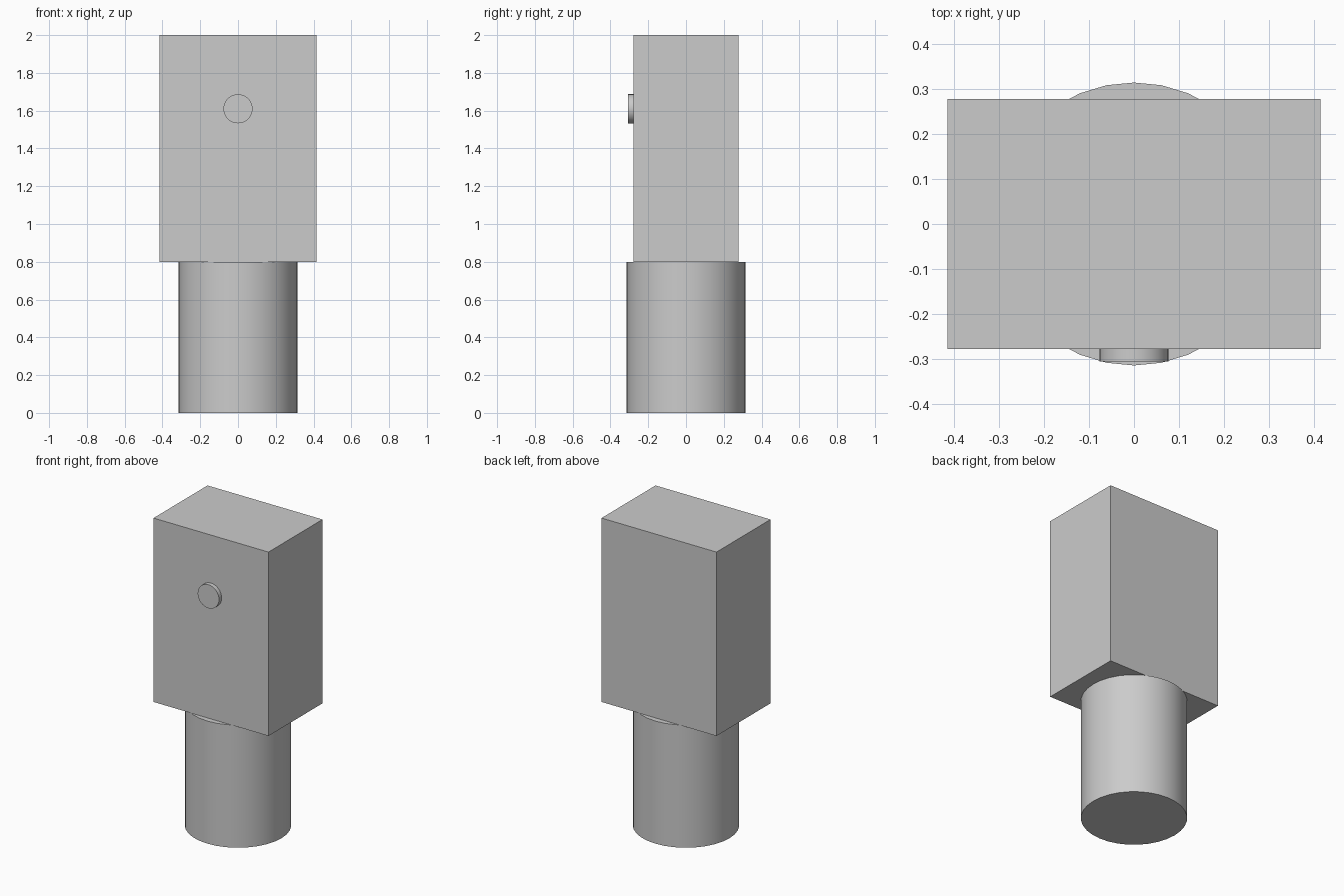
import bpy
import math

cube = bpy.data.objects.get("Cube")
if cube:
    bpy.data.objects.remove(cube, do_unlink=True)

# Single plain grey
grey = bpy.data.materials.new("plain_grey")
grey.use_nodes = True
colour = (0.6, 0.6, 0.6, 1)
grey.diffuse_color = colour
for node in grey.node_tree.nodes:
    if node.type == "BSDF_PRINCIPLED":
        node.inputs["Base Color"].default_value = colour


def finish(name):
    obj = bpy.context.object
    obj.name = name
    obj.data.materials.append(grey)
    return obj


def cylinder(name, radius, depth, location, rotation=(0, 0, 0)):
    bpy.ops.mesh.primitive_cylinder_add(
        vertices=32, radius=radius, depth=depth, location=location, rotation=rotation)
    bpy.ops.object.shade_smooth_by_angle(angle=math.radians(30))
    return finish(name)


# Round handle at the bottom
cylinder("handle", 0.315, 0.8, (0, 0, 0.4))

# Rectangular body standing on the handle
bpy.ops.mesh.primitive_cube_add(size=1, location=(0, 0, 1.4))
body = finish("body")
body.dimensions = (0.83, 0.557, 1.2)
bpy.ops.object.transform_apply(location=False, rotation=False, scale=True)

# Small round button on the front face, sunk slightly into the body
cylinder("button", 0.077, 0.05, (0, -0.281, 1.61), (math.pi / 2, 0, 0))
